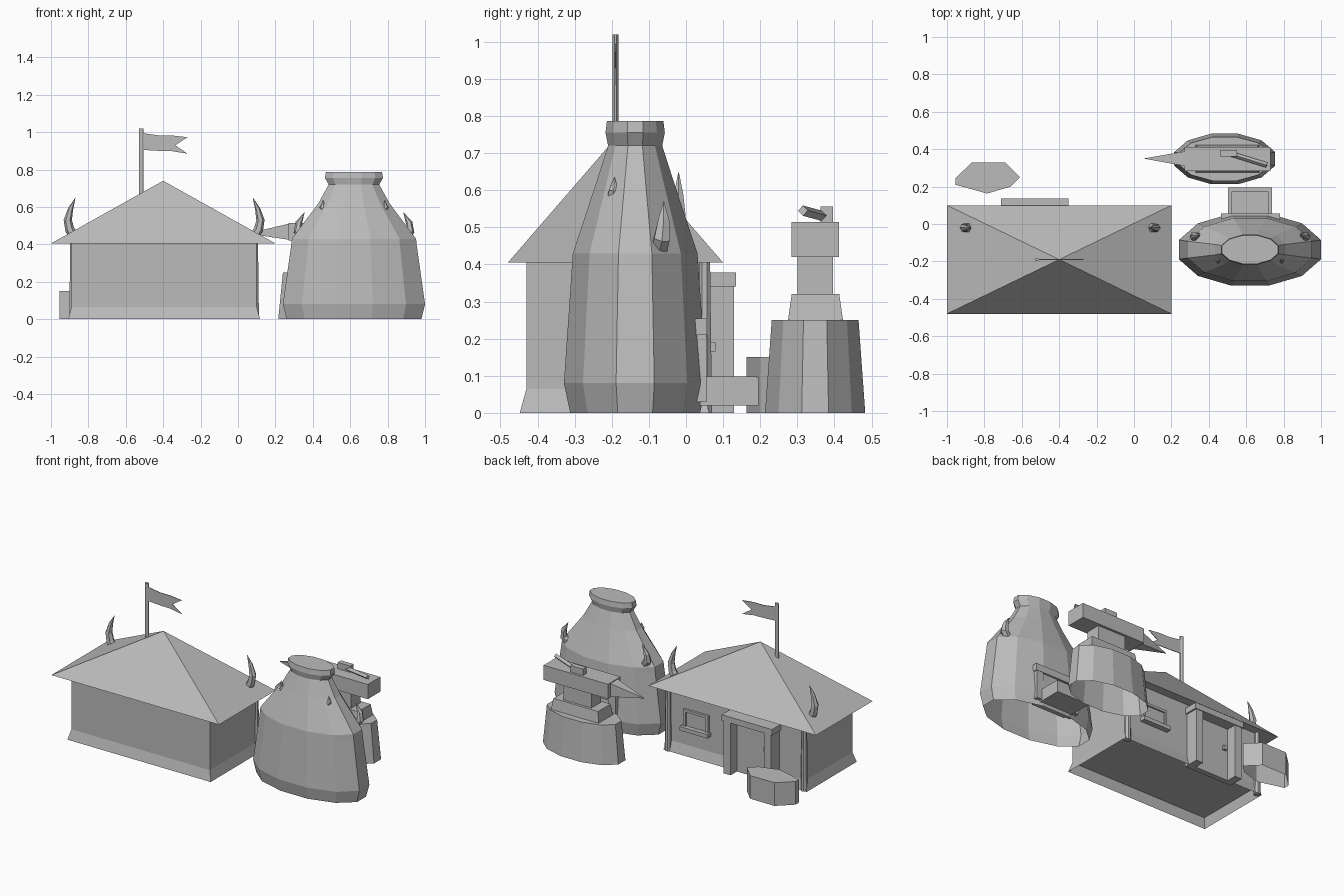
import bpy, bmesh, math
from mathutils import Vector

old = bpy.data.objects.get("Cube")
if old:
    bpy.data.objects.remove(old, do_unlink=True)

grey = bpy.data.materials.new("plain grey")
grey.use_nodes = True
colour = (0.5, 0.5, 0.5, 1)
grey.diffuse_color = colour
grey.node_tree.nodes["Principled BSDF"].inputs["Base Color"].default_value = colour


def finish(name, bm):
    bmesh.ops.recalc_face_normals(bm, faces=bm.faces)
    mesh = bpy.data.meshes.new(name)
    bm.to_mesh(mesh)
    bm.free()
    mesh.materials.append(grey)
    ob = bpy.data.objects.new(name, mesh)
    bpy.context.collection.objects.link(ob)
    return ob


def loft(name, rings, bottom=True, top=True):
    """Skin a list of rings of points, with optional end caps."""
    bm = bmesh.new()
    loops = [[bm.verts.new(p) for p in ring] for ring in rings]
    for a, b in zip(loops, loops[1:]):
        for i in range(len(a)):
            j = (i + 1) % len(a)
            bm.faces.new((a[i], a[j], b[j], b[i]))
    if bottom:
        bm.faces.new(loops[0][::-1])
    if top:
        bm.faces.new(loops[-1])
    return finish(name, bm)


def rect(x0, x1, y0, y1, z, grow=0):
    return [(x0 - grow, y0 - grow, z), (x1 + grow, y0 - grow, z),
            (x1 + grow, y1 + grow, z), (x0 - grow, y1 + grow, z)]


def box(name, x, y, z, grow=0):
    """Box from ranges; grow widens its foot."""
    return loft(name, [rect(*x, *y, z[0], grow), rect(*x, *y, z[1])])


def oval(cx, cy, rx, ry, z, n=12):
    """Polygon ring with flat sides facing the axes."""
    k = 1 / math.cos(math.pi / n)
    angles = [2 * math.pi * (i + 0.5) / n for i in range(n)]
    return [(cx + rx * k * math.cos(a), cy + ry * k * math.sin(a), z) for a in angles]


def horn(name, path, radii, sides=6):
    """Tapered tube along a path, ending in a point."""
    pts = [Vector(p) for p in path]
    rings = []
    for i, (p, r) in enumerate(zip(pts, radii)):
        d = (pts[min(i + 1, len(pts) - 1)] - pts[max(i - 1, 0)]).normalized()
        u = d.cross(Vector((0, 1, 0.01))).normalized()
        v = d.cross(u)
        rings.append([p + r * (u * math.cos(t) + v * math.sin(t))
                      for t in (2 * math.pi * k / sides for k in range(sides))])
    return loft(name, rings)


# House: walls with a flared foot, and a pyramid roof
HX, HY = (-0.89, 0.1), (-0.43, 0.045)
box("house_walls", HX, HY, (0.06, 0.42))
loft("wall_foot", [rect(*HX, *HY, 0, 0.018), rect(*HX, *HY, 0.065)], False, False)
bm = bmesh.new()
eaves = [bm.verts.new(p) for p in rect(-1, 0.2, -0.48, 0.1, 0.405)]
apex = bm.verts.new((-0.4, -0.19, 0.74))
bm.faces.new(eaves)
for i in range(4):
    bm.faces.new((eaves[i], eaves[(i + 1) % 4], apex))
finish("roof", bm)

# Corner posts and roof horns, one per end
MID = -0.395
for side, label in ((1, "left"), (-1, "right")):
    px = MID + side * 0.487
    loft(label + "_corner_post", [oval(px, 0.05, 0.02, 0.02, 0, 8),
                                  oval(px, 0.05, 0.015, 0.015, 0.41, 8)])
    path = [(0.475, 0.43), (0.505, 0.48), (0.515, 0.53), (0.5, 0.59), (0.475, 0.648)]
    horn(label + "_roof_horn", [(MID + side * x, -0.02, z) for x, z in path],
         [0.027, 0.025, 0.022, 0.014, 0.001])

# Door, frame and knob
box("door", (-0.68, -0.38), (0.03, 0.065), (0, 0.34))
for side, label in ((1, "left"), (-1, "right")):
    cx = -0.53 + side * 0.145
    box(label + "_door_jamb", (cx - 0.025, cx + 0.025), (0.03, 0.13), (0, 0.345))
box("door_lintel", (-0.71, -0.35), (0.03, 0.135), (0.34, 0.378))
box("door_knob", (-0.635, -0.61), (0.06, 0.08), (0.19, 0.217))

# Window with a raised frame and a sill
WX, WZ = (-0.19, -0.03), (0.19, 0.29)
box("window_pane", WX, (0.03, 0.05), WZ)
for x in WX:
    box("window_side", (x - 0.008, x + 0.008), (0.03, 0.06), WZ)
box("window_head", (-0.198, -0.022), (0.03, 0.06), (0.282, 0.298))
box("window_sill", (-0.21, -0.01), (0.03, 0.08), (0.165, 0.19))

# Flagpole and swallow-tailed flag
loft("flagpole", [oval(-0.518, -0.19, 0.012, 0.008, z, 8) for z in (0.6, 1.02)])
top = [(-0.51, 0.995), (-0.42, 0.982), (-0.35, 0.982), (-0.27, 0.973)]
tail = [(-0.335, 0.93), (-0.27, 0.885), (-0.35, 0.898), (-0.42, 0.9), (-0.51, 0.905)]
loft("flag", [[(x, y, z) for x, z in top + tail] for y in (-0.192, -0.188)])

# Furnace: twelve-sided bottle shape with a lip
FX, FY = 0.62, -0.137
profile = [(0.36, 0.175, 0), (0.38, 0.192, 0.08), (0.335, 0.17, 0.4), (0.332, 0.168, 0.43),
           (0.19, 0.105, 0.62), (0.135, 0.073, 0.72), (0.155, 0.08, 0.755),
           (0.15, 0.076, 0.787)]
loft("furnace", [oval(FX, FY, *p) for p in profile], bottom=False)
for side, label in ((1, "left"), (-1, "right")):
    path = [(0.27, -0.075, 0.44), (0.3, -0.065, 0.47), (0.295, -0.06, 0.515),
            (0.265, -0.06, 0.57)]
    horn(label + "_furnace_horn", [(FX + side * x, y, z) for x, y, z in path],
         [0.026, 0.024, 0.018, 0.001])
    path = [(0.125, -0.185, 0.56), (0.16, -0.195, 0.575), (0.17, -0.195, 0.6),
            (0.165, -0.193, 0.635)]
    horn(label + "_furnace_spike", [(FX + side * x, y, z) for x, y, z in path],
         [0.025, 0.022, 0.014, 0.001])

# Furnace mouth and its tray
for side, label in ((1, "left"), (-1, "right")):
    cx = FX + side * 0.13
    box(label + "_mouth_side", (cx - 0.025, cx + 0.025), (-0.02, 0.055), (0.03, 0.225))
    cx = FX + side * 0.107
    box(label + "_tray_rim", (cx - 0.01, cx + 0.01), (0.03, 0.19), (0.02, 0.098))
box("mouth_head", (0.465, 0.78), (-0.02, 0.057), (0.21, 0.255))
box("mouth_back", (0.5, 0.74), (-0.03, 0.035), (0.03, 0.22))
box("tray", (0.51, 0.73), (0.02, 0.185), (0.02, 0.075))
box("tray_lip", (0.503, 0.737), (0.175, 0.195), (0.02, 0.095))

# Stump and anvil
AX, AY = 0.485, 0.348
loft("stump", [oval(AX, AY, 0.27, 0.135, 0), oval(AX, AY, 0.245, 0.117, 0.25)], bottom=False)
box("anvil_foot", (0.34, 0.66), (0.285, 0.413), (0.25, 0.32), 0.01)
box("anvil_neck", (0.4, 0.6), (0.3, 0.396), (0.32, 0.42))
box("anvil_body", (0.27, 0.73), (0.284, 0.412), (0.42, 0.515))
end = [(0.27, 0.31, 0.425), (0.27, 0.388, 0.425), (0.27, 0.388, 0.51), (0.27, 0.31, 0.51)]
tip = Vector((0.05, 0.35, 0.458))
loft("anvil_horn", [end, [tip.lerp(Vector(p), 0.02) for p in end]])

# Hammer lying on the anvil
box("hammer_head", (0.46, 0.55), (0.362, 0.396), (0.512, 0.556))
horn("hammer_handle", [(0.51, 0.377, 0.528), (0.71, 0.315, 0.545)], [0.014, 0.014], 4)

# Low block beside the door
outline = [(-0.955, 0.245), (-0.865, 0.33), (-0.69, 0.33), (-0.61, 0.25),
           (-0.66, 0.2), (-0.785, 0.163), (-0.955, 0.21)]
loft("stone_block", [[(x, y, z) for x, y in outline] for z in (0, 0.15)], bottom=False)
